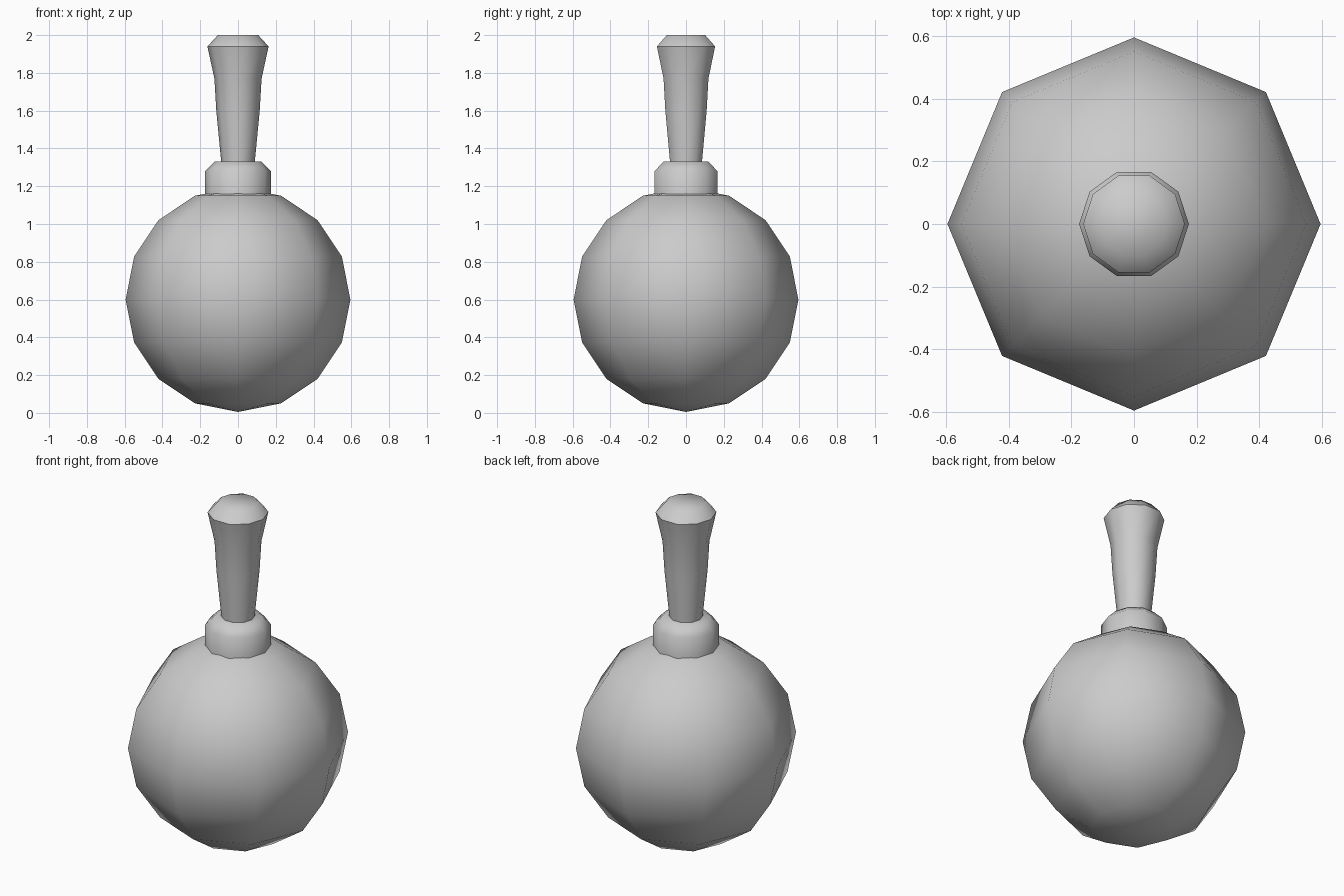
import bpy, bmesh, math

if "Cube" in bpy.data.objects:
    bpy.data.objects.remove(bpy.data.objects["Cube"])


def lathe(name, profile, sides):
    """Revolve (radius, z) points around z; radius 0 makes a pole, open ends are capped."""
    bm = bmesh.new()
    rings = []
    for r, z in profile:
        if r < 1e-5:
            rings.append([bm.verts.new((0, 0, z))] * sides)
        else:
            rings.append([bm.verts.new((r * math.cos(math.tau * i / sides),
                                        r * math.sin(math.tau * i / sides), z))
                          for i in range(sides)])
    for a, b in zip(rings, rings[1:]):
        for i in range(sides):
            j = (i + 1) % sides
            bm.faces.new(list(dict.fromkeys((a[i], a[j], b[j], b[i]))))
    for ring in (rings[0], rings[-1]):
        if ring[0] is not ring[1]:
            bm.faces.new(ring)
    bmesh.ops.recalc_face_normals(bm, faces=bm.faces)
    mesh = bpy.data.meshes.new(name)
    bm.to_mesh(mesh)
    bm.free()
    obj = bpy.data.objects.new(name, mesh)
    bpy.context.collection.objects.link(obj)
    bpy.ops.object.select_all(action='DESELECT')
    obj.select_set(True)
    bpy.context.view_layer.objects.active = obj
    bpy.ops.object.shade_smooth_by_angle(angle=math.radians(50))
    return obj


# Low-poly ball body: eight segments and eight rings
R = 0.595
ball = [(R * math.sin(math.pi * k / 8), R - R * math.cos(math.pi * k / 8) + 0.005)
        for k in range(9)]
lathe("ball", ball, 8)

# Collar with a bevelled top edge, sunk slightly into the ball
lathe("collar", [(0.175, 1.13), (0.175, 1.28), (0.125, 1.33)], 10)

# Flared handle with a chamfered tip
lathe("handle", [(0.088, 1.30), (0.09, 1.34), (0.115, 1.60), (0.125, 1.77),
                 (0.162, 1.94), (0.107, 2.0)], 10)
